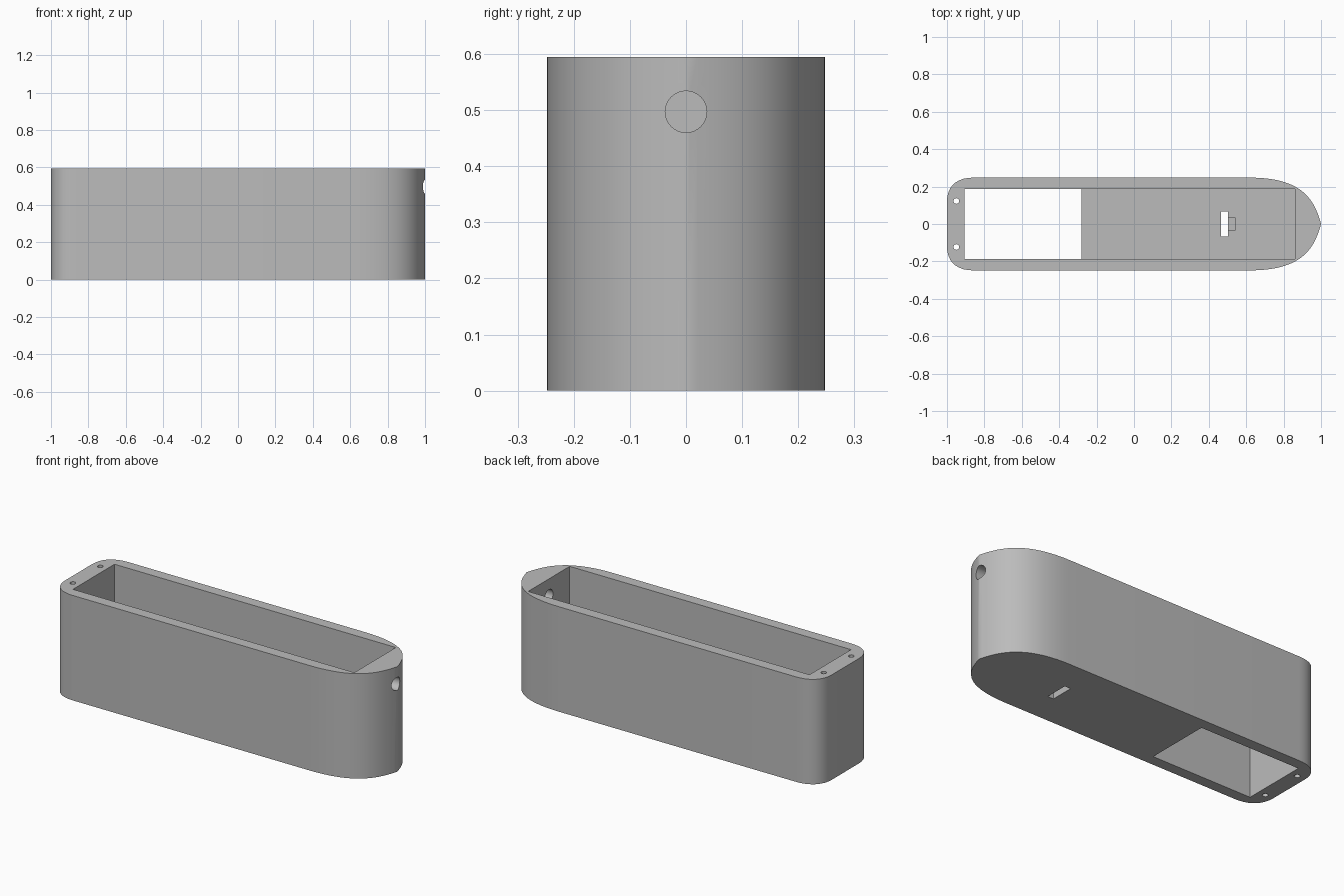
import bpy
import bmesh
import math
from mathutils import Vector
from mathutils.geometry import interpolate_bezier

cube = bpy.data.objects.get("Cube")
if cube:
    bpy.data.objects.remove(cube, do_unlink=True)

HEIGHT, FLOOR, HALF = 0.595, 0.05, 0.248

grey = bpy.data.materials.new("plain grey")
grey.use_nodes = True
colour = (0.5, 0.5, 0.5, 1)
grey.diffuse_color = colour
grey.node_tree.nodes["Principled BSDF"].inputs["Base Color"].default_value = colour


def prism(name, outline, z0, z1):
    """Extrude a closed outline from z0 to z1."""
    bm = bmesh.new()
    base = bm.faces.new([bm.verts.new((x, y, z0)) for x, y in outline])
    top = bmesh.ops.extrude_face_region(bm, geom=[base])["geom"]
    bmesh.ops.translate(bm, vec=(0, 0, z1 - z0),
                        verts=[v for v in top if isinstance(v, bmesh.types.BMVert)])
    bmesh.ops.recalc_face_normals(bm, faces=bm.faces)
    mesh = bpy.data.meshes.new(name)
    bm.to_mesh(mesh)
    bm.free()
    mesh.materials.append(grey)
    obj = bpy.data.objects.new(name, mesh)
    bpy.context.collection.objects.link(obj)
    return obj


def box(name, x0, x1, half_y, z0, z1):
    return prism(name, [(x0, -half_y), (x1, -half_y), (x1, half_y), (x0, half_y)], z0, z1)


def rod(name, radius, length, location, rotation=(0, 0, 0), sides=32):
    ring = [(radius * math.cos(2 * math.pi * i / sides),
             radius * math.sin(2 * math.pi * i / sides)) for i in range(sides)]
    obj = prism(name, ring, -length / 2, length / 2)
    obj.location, obj.rotation_euler = location, rotation
    return obj


def curve(a, b, c, d, count):
    pts = interpolate_bezier(*[Vector((*p, 0)) for p in (a, b, c, d)], count)
    return [(p.x, p.y) for p in pts]


# Body outline: rounded square tail, tapered nose, mirrored across y
nose = curve((1, 0), (0.965, 0.13), (0.9, HALF), (0.62, HALF), 20)
tail = curve((-0.86, HALF), (-0.945, HALF), (-1, 0.205), (-1, 0.12), 10)
half = nose + tail
outline = half + [(x, -y) for x, y in reversed(half[1:])]
body = prism("hollow_body", outline, 0, HEIGHT)

# Cavity, floor opening, slot with a shallow step, nose hole and screw holes
cutters = [
    box("cavity", -0.905, 0.86, 0.186, FLOOR, HEIGHT + 0.1),
    box("floor_opening", -0.905, -0.28, 0.186, -0.1, FLOOR + 0.1),
    box("floor_slot", 0.465, 0.502, 0.066, -0.1, FLOOR + 0.1),
    box("slot_step", 0.49, 0.54, 0.034, FLOOR / 2, FLOOR + 0.1),
    rod("nose_hole", 0.037, 0.4, (0.95, 0, 0.497), (0, math.pi / 2, 0)),
]
for side in (-1, 1):
    cutters.append(rod("screw_hole", 0.015, 1, (-0.95, side * 0.123, HEIGHT / 2), sides=20))

bpy.ops.object.select_all(action='DESELECT')
body.select_set(True)
bpy.context.view_layer.objects.active = body
for cutter in cutters:
    cutter.hide_render = True
    mod = body.modifiers.new(cutter.name, 'BOOLEAN')
    mod.operation, mod.solver, mod.object = 'DIFFERENCE', 'EXACT', cutter
    bpy.ops.object.modifier_apply(modifier=mod.name)
for cutter in cutters:
    bpy.data.objects.remove(cutter, do_unlink=True)

bpy.ops.object.shade_smooth_by_angle(angle=math.radians(35))
